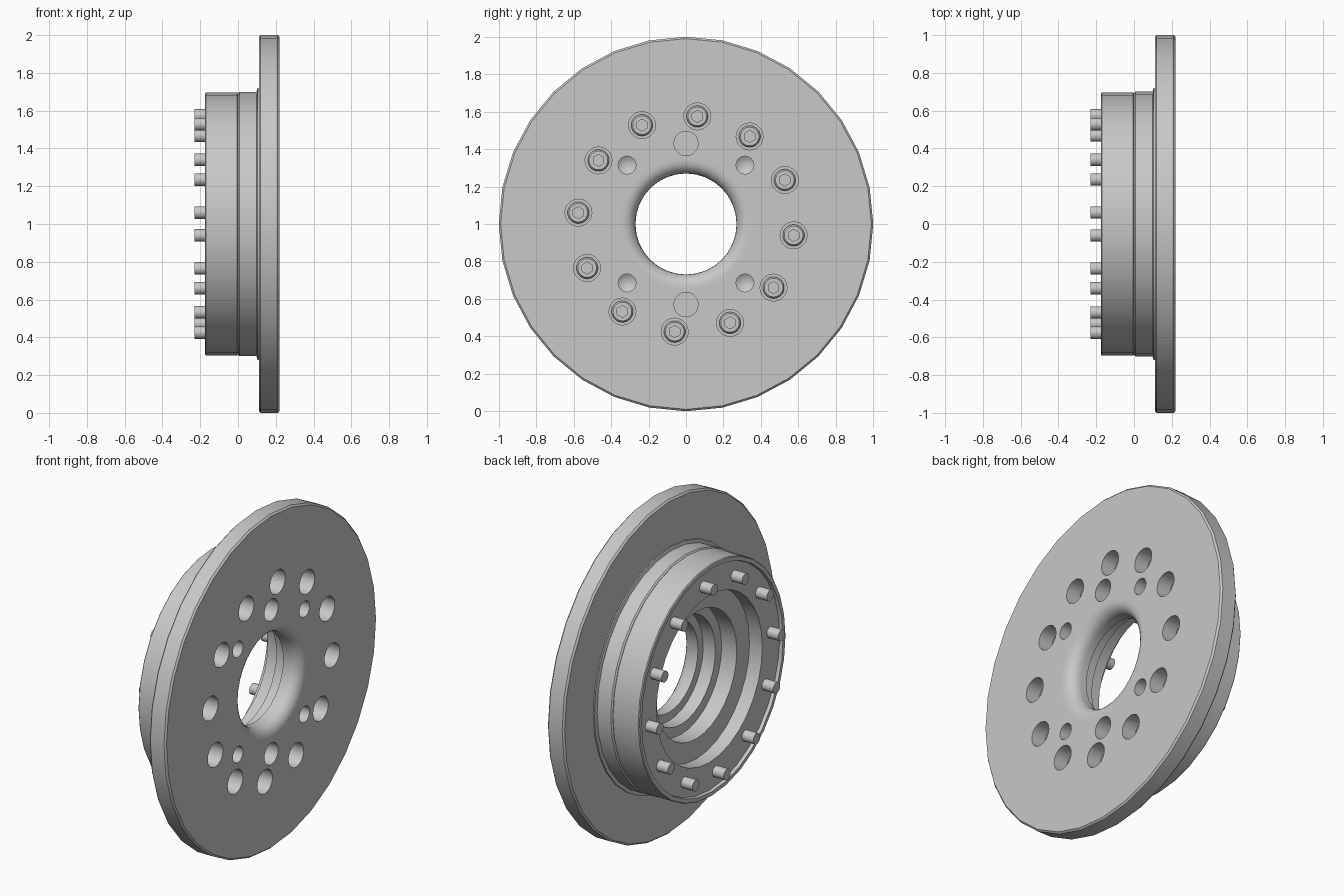
import bpy, bmesh, math
from mathutils import Matrix, Vector

if "Cube" in bpy.data.objects:
    bpy.data.objects.remove(bpy.data.objects["Cube"], do_unlink=True)

steel = bpy.data.materials.new("grey_steel")
steel.use_nodes = True
GREY = (0.58, 0.58, 0.58, 1)
steel.diffuse_color = GREY
steel.node_tree.nodes["Principled BSDF"].inputs["Base Color"].default_value = GREY
AXIS_Z = 1.0


def lathe(bm, profile, sides, y=0.0, z=0.0, closed=True):
    """Revolve (radius, x) points about an x-parallel axis."""
    rings = []
    for i in range(sides):
        a = math.tau * i / sides
        rings.append([bm.verts.new((x, y + r * math.sin(a), z + r * math.cos(a)))
                      for r, x in profile])
    n = len(profile)
    for i in range(sides):
        p, q = rings[i], rings[(i + 1) % sides]
        for j in range(n if closed else n - 1):
            k = (j + 1) % n
            bm.faces.new((p[j], p[k], q[k], q[j]))


def finish(bm, name, hidden=False):
    bmesh.ops.remove_doubles(bm, verts=bm.verts, dist=1e-5)
    bmesh.ops.recalc_face_normals(bm, faces=bm.faces)
    mesh = bpy.data.meshes.new(name)
    bm.to_mesh(mesh)
    bm.free()
    mesh.materials.append(steel)
    obj = bpy.data.objects.new(name, mesh)
    bpy.context.collection.objects.link(obj)
    obj.location.z = AXIS_Z
    obj.hide_render = hidden
    return obj


def activate(obj):
    bpy.ops.object.select_all(action="DESELECT")
    obj.select_set(True)
    bpy.context.view_layer.objects.active = obj


def cut(obj, cutter):
    mod = obj.modifiers.new("cut", "BOOLEAN")
    mod.operation = "DIFFERENCE"
    mod.solver = "EXACT"
    mod.object = cutter
    activate(obj)
    bpy.ops.object.modifier_apply(modifier=mod.name)
    bpy.data.objects.remove(cutter, do_unlink=True)


def smooth(obj):
    activate(obj)
    bpy.ops.object.shade_smooth_by_angle(angle=math.radians(30))


def turned(name, profile, sides):
    bm = bmesh.new()
    lathe(bm, profile, sides)
    return finish(bm, name)


def polar(radius, degrees):
    a = math.radians(degrees)
    return radius * math.cos(a), radius * math.sin(a)


# Flange disc with chamfered edge and rounded mouth of the bore
BACK, FACE, BORE, ROUND = 0.115, 0.22, 0.27, 0.07
mouth = []
for i in range(7):
    a = math.radians(15 * i)
    mouth.append((BORE + ROUND - ROUND * math.sin(a), FACE - ROUND + ROUND * math.cos(a)))
flange = turned("flange_disc",
                [(BORE, BACK - 0.005), (0.99, BACK - 0.005), (1.0, BACK + 0.005),
                 (1.0, FACE - 0.01), (0.99, FACE), (0.36, FACE)] + mouth, 32)

# Holes in the flange: screw pockets, conical pilot holes and dowel pockets
SCREW_ANGLES = [24 + 30 * i for i in range(12)]
FLOOR, OUT = 0.116, 0.3
bm = bmesh.new()
for deg in SCREW_ANGLES:
    y, z = polar(0.578, deg)
    lathe(bm, [(0, FLOOR), (0.072, FLOOR), (0.072, OUT), (0, OUT)], 20, y, z, False)
for deg in (45, 135, 225, 315):
    y, z = polar(0.445, deg)
    lathe(bm, [(0, FLOOR), (0.048, 0.15), (0.048, OUT), (0, OUT)], 16, y, z, False)
for deg in (90, 270):
    y, z = polar(0.43, deg)
    lathe(bm, [(0, FLOOR), (0.065, FLOOR), (0.065, OUT), (0, OUT)], 20, y, z, False)
cut(flange, finish(bm, "hole_cutter", True))
smooth(flange)

# Hub ring against the flange, with a small flared foot and inner steps
smooth(turned("hub_ring",
              [(0.32, 0.03), (0.38, 0.03), (0.38, 0.0), (0.692, 0.0), (0.70, 0.008),
               (0.70, 0.098), (0.72, 0.103), (0.72, 0.112), (0.32, 0.112)], 32))

# Rear housing with a raised rim and stepped bore
smooth(turned("rear_housing",
              [(0.38, 0.0), (0.38, -0.07), (0.50, -0.07), (0.50, -0.155),
               (0.665, -0.155), (0.668, -0.175), (0.69, -0.175), (0.695, -0.17),
               (0.695, -0.004), (0.69, 0.0)], 32))

# Socket screws running right through the hub
bm = bmesh.new()
lathe(bm, [(0, -0.23), (0.033, -0.23), (0.033, 0.112), (0.058, 0.112),
           (0.058, 0.135), (0.05, 0.145), (0, 0.145)], 18, closed=False)
screw = finish(bm, "screw_1")
bm = bmesh.new()
lathe(bm, [(0, 0.12), (0.032, 0.12), (0.032, 0.2), (0, 0.2)], 6, closed=False)
cut(screw, finish(bm, "socket_cutter", True))
smooth(screw)
for i, deg in enumerate(SCREW_ANGLES):
    part = screw
    if i:
        part = bpy.data.objects.new(f"screw_{i + 1}", screw.data)
        bpy.context.collection.objects.link(part)
    y, z = polar(0.578, deg)
    part.location = (0, y, AXIS_Z + z)
